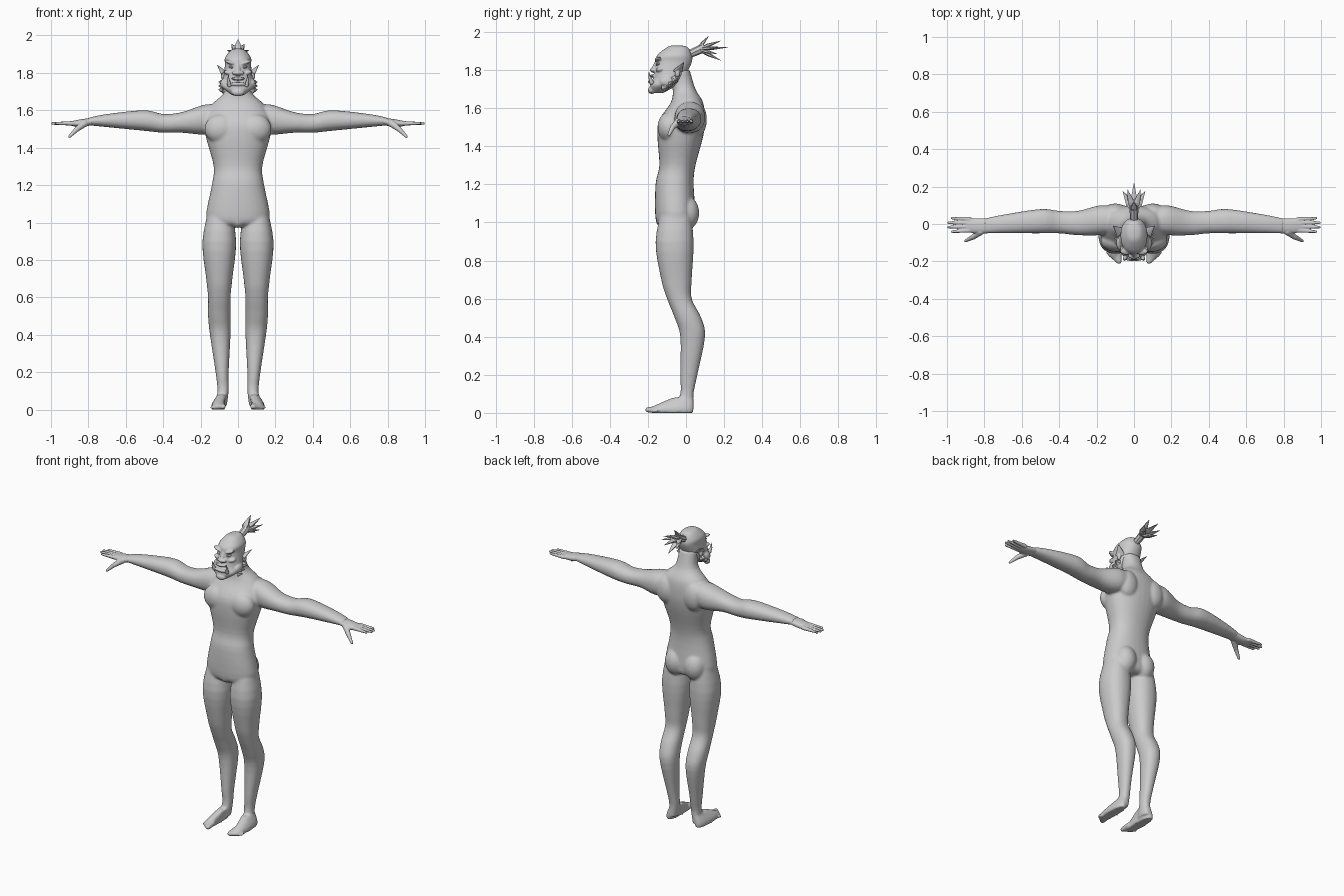
import bpy, bmesh, math
from mathutils import Vector, Matrix

if "Cube" in bpy.data.objects:
    bpy.data.objects.remove(bpy.data.objects["Cube"])

skin = bpy.data.materials.new("plain grey")
skin.use_nodes = True
grey = (.6, .6, .6, 1)
skin.diffuse_color = grey
skin.node_tree.nodes["Principled BSDF"].inputs["Base Color"].default_value = grey
sides = {"right": -1, "left": 1}


def smooth_rows(rows, steps=4):
    """Add rows between the given ones along a smooth curve."""
    rows = [Vector(row) for row in rows]
    padded = [rows[0], *rows, rows[-1]]
    result = []
    for before, start, end, after in zip(padded, padded[1:], padded[2:], padded[3:]):
        leave, arrive = (end - before) / 2, (after - start) / 2
        for step in range(steps):
            t = step / steps
            ease = t * t * (3 - 2 * t)
            result.append(start.lerp(end, ease) + leave * t * (1 - t) ** 2
                          - arrive * t * t * (1 - t))
    return result + [rows[-1]]


def rounded(angle_part, squareness):
    return math.copysign(abs(angle_part) ** squareness, angle_part)


def loft(bm, rows, axis="z", mirror=1, squareness=.9, segments=32):
    """Closed oval tube; a row is position, low and high of one axis, low and high of the other."""
    rings, faces = [], []
    for position, low_u, high_u, low_v, high_v in smooth_rows(rows):
        ring = []
        for k in range(segments):
            angle = math.tau * k / segments
            u = (low_u + high_u) / 2 + (high_u - low_u) / 2 * rounded(math.cos(angle), squareness)
            v = (low_v + high_v) / 2 + (high_v - low_v) / 2 * rounded(math.sin(angle), squareness)
            x, y, z = (position, u, v) if axis == "x" else (u, v, position)
            ring.append(bm.verts.new((x * mirror, y, z)))
        rings.append(ring)
    for lower, upper in zip(rings, rings[1:]):
        for k in range(segments):
            faces.append(bm.faces.new((lower[k - 1], lower[k], upper[k], upper[k - 1])))
    faces += [bm.faces.new(rings[0]), bm.faces.new(rings[-1])]
    bmesh.ops.recalc_face_normals(bm, faces=faces)


def centred(rows):
    """Expand height, half width, front, back into rows symmetric about the middle."""
    return [(height, -half, half, front, back) for height, half, front, back in rows]


def blob(bm, centre, radii, roll=0):
    matrix = (Matrix.Translation(centre) @ Matrix.Rotation(roll, 4, "Y")
              @ Matrix.Diagonal((*radii, 1)))
    bmesh.ops.create_uvsphere(bm, u_segments=20, v_segments=12, radius=1, matrix=matrix)


def cone(bm, start, end, start_radius, end_radius=.001, segments=12, flatness=1):
    start, end = Vector(start), Vector(end)
    direction = end - start
    matrix = (Matrix.Translation((start + end) / 2)
              @ direction.to_track_quat("Z", "Y").to_matrix().to_4x4()
              @ Matrix.Diagonal((1, flatness, 1, 1)))
    bmesh.ops.create_cone(bm, cap_ends=True, segments=segments, radius1=start_radius,
                          radius2=end_radius, depth=direction.length, matrix=matrix)


def digit(bm, points, thick, thin):
    """Finger or toe: rounded joints linked by tapering bones."""
    last = len(points) - 1
    radii = [thick + (thin - thick) * i / last for i in range(last + 1)]
    for point, radius in zip(points, radii):
        blob(bm, point, [radius] * 3)
    for i in range(last):
        cone(bm, points[i], points[i + 1], radii[i], radii[i + 1])


def finish(name, bm, voxel=None, soften=0):
    """Make the object; a voxel size fuses its overlapping pieces into one smooth surface."""
    mesh = bpy.data.meshes.new(name)
    bm.to_mesh(mesh)
    bm.free()
    mesh.materials.append(skin)
    part = bpy.data.objects.new(name, mesh)
    bpy.context.scene.collection.objects.link(part)
    if voxel:
        fuse = part.modifiers.new("Fuse", "REMESH")
        fuse.mode, fuse.voxel_size, fuse.use_smooth_shade = "VOXEL", voxel, True
    if soften:
        part.modifiers.new("Soften", "SMOOTH").iterations = soften


# Profiles of the body
torso = centred([(.98, .1, -.13, .02), (1.02, .17, -.16, .05), (1.2, .14, -.16, .04),
                 (1.3, .13, -.14, .05), (1.45, .17, -.15, .09), (1.54, .18, -.14, .1),
                 (1.63, .14, -.08, .09), (1.7, .07, -.07, .05), (1.8, .06, -.09, .02)])
leg = [(.02, .06, .12, -.06, .04), (.1, .05, .11, -.03, .04), (.2, .05, .12, -.03, .06),
       (.4, .04, .15, -.03, .1), (.5, .04, .16, -.06, .08), (.6, .04, .16, -.1, .03),
       (.7, .03, .17, -.13, .03), (.9, .01, .19, -.16, .04), (1.1, .04, .15, -.12, .02)]
arm = [(.1, -.05, .09, 1.49, 1.63), (.18, -.06, .1, 1.47, 1.63), (.3, -.06, .07, 1.48, 1.59),
       (.4, -.05, .07, 1.48, 1.58), (.5, -.05, .08, 1.49, 1.6), (.7, -.05, .05, 1.51, 1.58),
       (.8, -.05, .03, 1.52, 1.56)]
foot = [(0, .07, .14, -.18, .04), (.03, .07, .14, -.18, .04), (.08, .06, .11, -.07, .04)]
palm = [(.78, -.05, .03, 1.52, 1.56), (.85, -.05, .03, 1.51, 1.55), (.9, -.04, .03, 1.52, 1.54)]
skull = centred([(1.68, .03, -.18, -.12), (1.72, .08, -.19, -.05), (1.76, .08, -.17, -.01),
                 (1.84, .07, -.16, .03), (1.88, .07, -.15, .03), (1.92, .04, -.1, .01),
                 (1.93, .01, -.07, -.03)])

# Body with limbs and feet
body = bmesh.new()
loft(body, torso)
blob(body, centre=(0, -.12, 1.02), radii=(.04, .04, .05))
for side in sides.values():
    loft(body, leg, mirror=side)
    loft(body, arm, axis="x", mirror=side)
    loft(body, foot, mirror=side)
    # Buttock, chest muscle and shoulder blade
    blob(body, centre=(side * .07, 0, 1.05), radii=(.07, .07, .09))
    blob(body, centre=(side * .09, -.09, 1.5), radii=(.09, .06, .08))
    blob(body, centre=(side * .1, .06, 1.54), radii=(.07, .05, .09))
    # Toes, largest on the inside
    for i in range(5):
        size = .016 - .002 * i
        x = side * (.08 + .015 * i)
        back, tip = -.15, -.2 + .01 * i
        digit(body, [(x, back, size * 1.4), (x, tip, size)], thick=size, thin=size)
finish("body", body, voxel=.007, soften=8)

# Hands: palm, four fingers and a thumb
for name, side in sides.items():
    hand = bmesh.new()
    loft(hand, palm, axis="x", mirror=side)
    for i in range(4):
        y = .026 - .02 * i
        reach = .995 - .01 * (i - 1.5) ** 2
        digit(hand, [(side * .88, y, 1.53), (side * reach, y * 1.2, 1.53)], thick=.013, thin=.007)
    digit(hand, [(side * .82, -.04, 1.53), (side * .86, -.07, 1.5), (side * .9, -.09, 1.46)],
          thick=.02, thin=.008)
    finish(name + "_hand", hand, voxel=.0035, soften=3)

# Head: skull, nose, lips and chin beard
head = bmesh.new()
loft(head, skull)
cone(head, (0, -.15, 1.85), (0, -.17, 1.8), start_radius=.01, end_radius=.015)
blob(head, centre=(0, -.17, 1.8), radii=(.02, .02, .014))
blob(head, centre=(0, -.18, 1.77), radii=(.04, .014, .008))
blob(head, centre=(0, -.185, 1.74), radii=(.05, .015, .01))
blob(head, centre=(0, -.18, 1.695), radii=(.035, .02, .02))
for side in sides.values():
    # Slanted brow, nostril, cheekbone and jaw corner
    blob(head, centre=(side * .04, -.145, 1.855), radii=(.036, .02, .01), roll=-side * .35)
    blob(head, centre=(side * .02, -.17, 1.8), radii=(.012, .014, .01))
    blob(head, centre=(side * .05, -.135, 1.8), radii=(.026, .024, .013), roll=-side * .3)
    blob(head, centre=(side * .075, -.1, 1.74), radii=(.02, .04, .03))
finish("head", head, voxel=.0045, soften=4)

for name, side in sides.items():
    eye = bmesh.new()
    blob(eye, centre=(side * .034, -.145, 1.83), radii=(.017, .014, .007), roll=-side * .25)
    finish(name + "_eye", eye, voxel=.002)

    tusk = bmesh.new()
    digit(tusk, [(side * .046, -.18, 1.735), (side * .052, -.19, 1.76), (side * .05, -.194, 1.79)],
          thick=.012, thin=.002)
    finish(name + "_tusk", tusk, voxel=.002, soften=2)

    # Whiskers step down along the jaw
    whiskers = bmesh.new()
    for i in range(3):
        y, z = -.06 - .025 * i, 1.75 - .02 * i
        cone(whiskers, (side * .078, y, z), (side * .105, y + .01, z), start_radius=.022, segments=6)
    finish(name + "_whiskers", whiskers)

    ear = bmesh.new()
    cone(ear, (side * .07, -.045, 1.795), (side * .114, -.008, 1.846), start_radius=.032, flatness=.35)
    blob(ear, centre=(side * .08, -.045, 1.785), radii=(.012, .014, .022))
    finish(name + "_ear", ear, voxel=.003, soften=2)

# Ponytail: bound stem and leaf-shaped locks
ponytail = bmesh.new()
cone(ponytail, (0, .01, 1.88), (0, .1, 1.92), start_radius=.02, end_radius=.025, segments=8)
tips = [(0, .22, 1.92), (0, .12, 1.98), (0, .185, 1.85)]
for side in sides.values():
    tips += [(side * .06, .175, 1.92), (side * .035, .185, 1.955), (side * .045, .165, 1.885)]
root = Vector((0, .06, 1.91))
for tip in tips:
    middle = root.lerp(Vector(tip), .45)
    cone(ponytail, root, middle, start_radius=.01, end_radius=.02, segments=6, flatness=.5)
    cone(ponytail, middle, tip, start_radius=.02, segments=6, flatness=.5)
finish("ponytail", ponytail)
